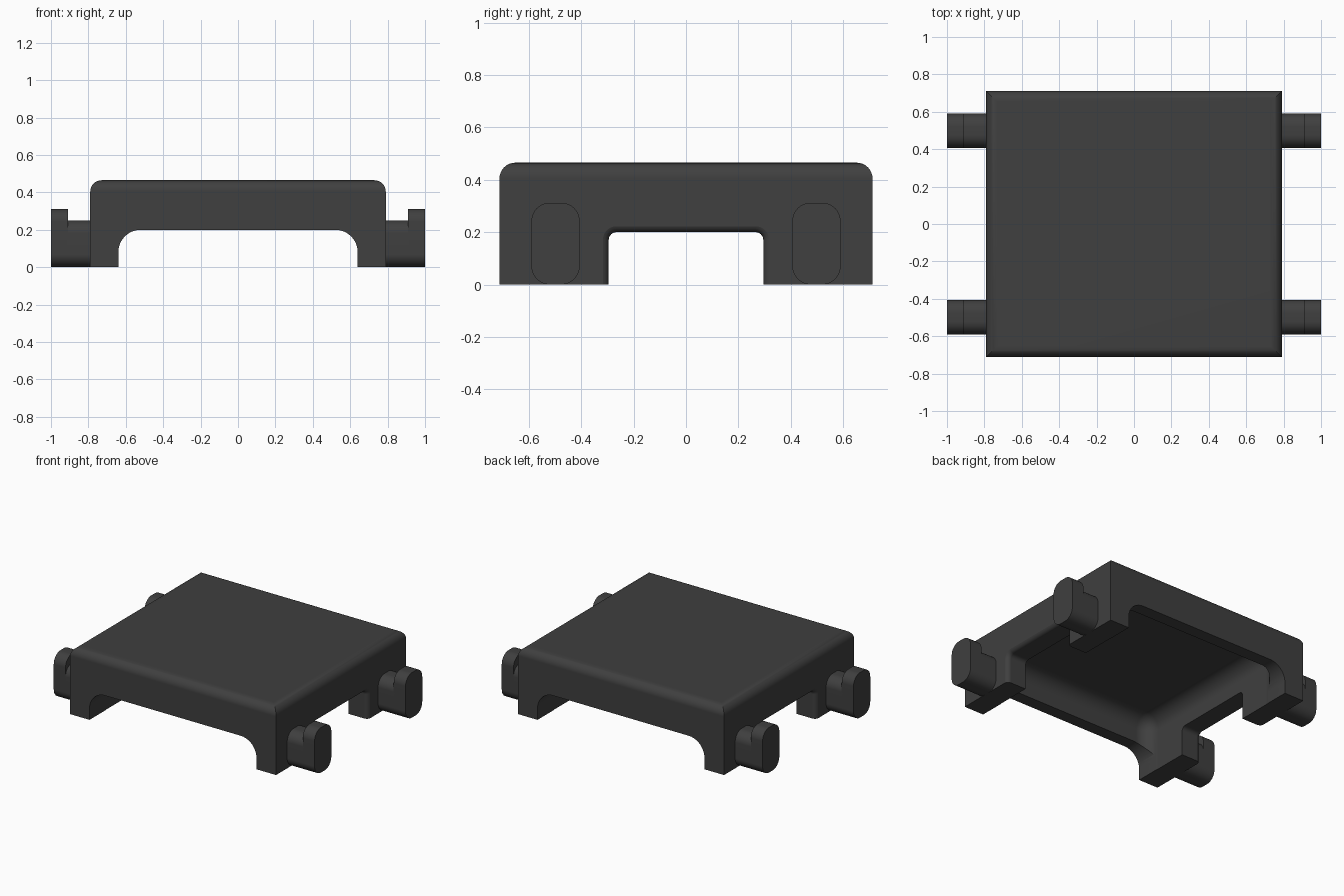
import bpy, bmesh, math

cube = bpy.data.objects.get("Cube")
if cube:
    bpy.data.objects.remove(cube, do_unlink=True)

grey = bpy.data.materials.new("dark_grey")
grey.use_nodes = True
colour = (0.05, 0.05, 0.05, 1)
grey.diffuse_color = colour
bsdf = next(n for n in grey.node_tree.nodes if n.type == 'BSDF_PRINCIPLED')
bsdf.inputs["Base Color"].default_value = colour


def to_object(name, bm):
    bmesh.ops.recalc_face_normals(bm, faces=bm.faces[:])
    mesh = bpy.data.meshes.new(name)
    bm.to_mesh(mesh)
    bm.free()
    obj = bpy.data.objects.new(name, mesh)
    bpy.context.collection.objects.link(obj)
    mesh.materials.append(grey)
    return obj


def rounded_rect(half, low, high, r_low, r_high, centre=0.0, steps=8):
    """Outline with separate bottom and top corner radii."""
    pts = []
    for sx, top, start in ((1, False, -90), (1, True, 0), (-1, True, 90), (-1, False, 180)):
        r = r_high if top else r_low
        cu = centre + sx * (half - r)
        cv = high - r if top else low + r
        for i in range(steps + 1 if r else 1):
            a = math.radians(start + 90 * i / steps)
            pts.append((cu + r * math.cos(a), cv + r * math.sin(a)))
    return pts


def loft(name, sections, axis):
    """Skin outlines placed at positions along x or y, with capped ends."""
    bm = bmesh.new()
    rings = [[bm.verts.new((d, u, v) if axis == 'x' else (u, d, v)) for u, v in pts]
             for d, pts in sections]
    for a, b in zip(rings, rings[1:]):
        for i in range(len(a)):
            j = (i + 1) % len(a)
            bm.faces.new((a[i], a[j], b[j], b[i]))
    bm.faces.new(rings[0])
    bm.faces.new(rings[-1])
    return to_object(name, bm)


def rounded_box(name, hx, hy, low, high, radius, round_sides):
    """Box with rounded top edges and, if asked, rounded upright edges."""
    bm = bmesh.new()
    bmesh.ops.create_cube(bm, size=1)
    for v in bm.verts:
        v.co = (v.co.x * 2 * hx, v.co.y * 2 * hy, high if v.co.z > 0 else low)
    middle = (low + high) / 2
    edges = []
    for e in bm.edges:
        tops = sum(v.co.z > middle for v in e.verts)
        if tops == 2 or (round_sides and tops == 1):
            edges.append(e)
    bmesh.ops.bevel(bm, geom=edges, offset=radius, segments=8, profile=0.5,
                    affect='EDGES', clamp_overlap=True)
    return to_object(name, bm)


def smooth(obj):
    bpy.ops.object.select_all(action='DESELECT')
    obj.select_set(True)
    bpy.context.view_layer.objects.active = obj
    bpy.ops.object.shade_smooth_by_angle(angle=math.radians(30))
    # Keep the big faces evenly flat beside the rounded edges
    mod = obj.modifiers.new("flat_faces", 'WEIGHTED_NORMAL')
    mod.keep_sharp = True


def cut(obj, cutter):
    mod = obj.modifiers.new("cut", 'BOOLEAN')
    mod.operation = 'DIFFERENCE'
    mod.solver = 'EXACT'
    mod.object = cutter
    cutter.hide_render = True
    bpy.ops.object.select_all(action='DESELECT')
    obj.select_set(True)
    bpy.context.view_layer.objects.active = obj
    bpy.ops.object.modifier_apply(modifier=mod.name)
    bpy.data.objects.remove(cutter, do_unlink=True)


# Table-shaped cover with rounded top edges
cover = rounded_box("cover", 0.79, 0.712, 0, 0.465, 0.06, False)

# Arched opening through front and back
arch = rounded_rect(0.64, -0.1, 0.2, 0, 0.12, steps=10)
cut(cover, loft("arch_cutter", [(-0.9, arch), (0.9, arch)], 'y'))

# Slot through both sides, flaring out softly at the outer faces
flare = 0.03
half_run = []
for i in range(7):
    a = math.radians(90 * i / 6)
    half_run.append((0.791 - flare + flare * math.sin(a), flare * (1 - math.cos(a))))
half_run.append((0.9, flare))
run = [(-x, e) for x, e in reversed(half_run)] + half_run
cut(cover, loft("slot_cutter",
                [(x, rounded_rect(0.295 + e, -0.1, 0.2 + e, 0, 0.03 + e)) for x, e in run], 'x'))

# Hollow underside
cut(cover, rounded_box("pocket_cutter", 0.642, 0.625, -0.1, 0.38, 0.1, True))
smooth(cover)

# Four side pegs: a low arm with a taller end plate
for side, sx in (("left", 1), ("right", -1)):
    for end, sy in (("front", -1), ("back", 1)):
        for part, x0, x1, top in (("arm", 0.76, 0.915, 0.25), ("head", 0.91, 1.0, 0.312)):
            outline = rounded_rect(0.092, 0, top, 0.07, 0.07, centre=sy * 0.498)
            smooth(loft(f"{end}_{side}_peg_{part}",
                        [(sx * x0, outline), (sx * x1, outline)], 'x'))
